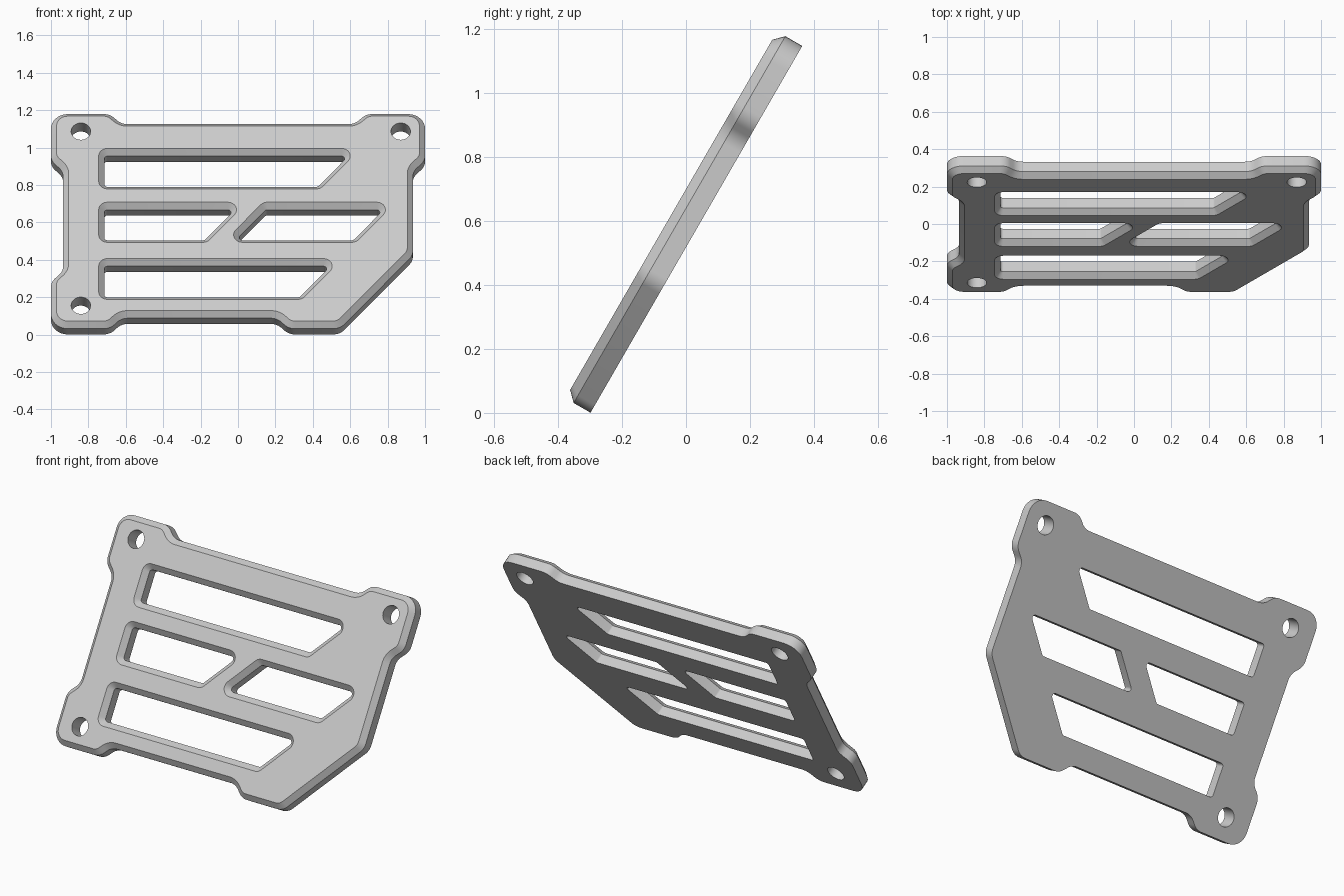
import bpy, bmesh, math
from mathutils import Vector, Matrix

cube = bpy.data.objects.get("Cube")
if cube:
    bpy.data.objects.remove(cube)

CHAMFER = 0.03
FRONT, BACK = 0.354, 0.263      # plate faces, measured along its normal
SLANT = 1.158                   # rise over run of the slanted edges
TILT = math.radians(60)


def corners(poly):
    """Yield each corner with its incoming edge normal, miter and turn angle."""
    pts = [Vector(p) for p in poly]
    for i, p in enumerate(pts):
        a = (p - pts[i - 1]).normalized()
        b = (pts[(i + 1) % len(pts)] - p).normalized()
        na, nb = Vector((-a.y, a.x)), Vector((-b.y, b.x))
        turn = math.atan2(a.x * b.y - a.y * b.x, a.dot(b))
        yield p, na, (na + nb) / (1 + na.dot(nb)), turn


def rounded(poly, radii, inset=0.0, steps=8):
    """Inset a counter-clockwise polygon and round its corners."""
    out = []
    for (p, na, miter, turn), r in zip(corners(poly), radii):
        side = math.copysign(1, turn)
        r -= inset * side
        centre = p + miter * (inset + r * side)
        for k in range(steps + 1):
            out.append(centre + Matrix.Rotation(turn * k / steps, 2) @ (-na * r * side))
    return out


def slot(x0, x1, low, high, slanted_left=False):
    """Slot outline: x0 and x1 are the ends of its lower edge."""
    run = (high - low) / SLANT
    return [(x0, low), (x1, low), (x1 + run, high),
            (x0 + (run if slanted_left else 0), high)]


# Plate outline with raised corner ears and one slanted corner
outline = [
    (-1, -.146), (-.685, -.146), (-.623, -.081), (.208, -.081), (.272, -.146),
    (.545, -.146), (.935, .306), (.935, .825), (1, .89), (1, 1.179),
    (.685, 1.179), (.623, 1.117), (-.623, 1.117), (-.685, 1.179), (-1, 1.179),
    (-1, .89), (-.935, .825), (-.935, .208), (-1, .143)]
radii = [.09 if p in ((-1, -.146), (1, 1.179), (-1, 1.179)) else .08 for p in outline]

slots = [
    slot(-.745, .44, .70, .95),
    slot(-.745, -.166, .37, .618),
    slot(-.079, .63, .37, .618, True),
    slot(-.745, .342, .018, .27)]
holes = [(-.84, 1.055), (.87, 1.055), (-.84, -.02)]

bm = bmesh.new()
front_edges, back_edges = [], []


def add_wall(rings):
    """Join rings of (points, depth) from front to back into a wall."""
    loops = [[bm.verts.new((p.x, p.y, n)) for p in pts] for pts, n in rings]
    count = len(loops[0])
    for upper, lower in zip(loops, loops[1:]):
        for i in range(count):
            j = (i + 1) % count
            bm.faces.new((upper[i], upper[j], lower[j], lower[i]))
    for loop, store in ((loops[0], front_edges), (loops[-1], back_edges)):
        store += [bm.edges.get((loop[i - 1], loop[i])) for i in range(count)]


# Chamfered outer wall
full = rounded(outline, radii)
add_wall([(rounded(outline, radii, CHAMFER), FRONT),
          (full, FRONT - CHAMFER), (full, BACK)])

# Chamfered slot walls
for s in slots:
    r = [.047] * 4
    inner = rounded(s, r, CHAMFER)
    add_wall([(rounded(s, r), FRONT), (inner, FRONT - CHAMFER), (inner, BACK)])

# Plain screw holes
for cx, cy in holes:
    ring = [Vector((cx + .052 * math.cos(a), cy + .052 * math.sin(a)))
            for a in (math.tau * k / 40 for k in range(40))]
    add_wall([(ring, FRONT), (ring, BACK)])

# Front and back faces
for edges in (front_edges, back_edges):
    bmesh.ops.triangle_fill(bm, edges=edges, use_beauty=True, use_dissolve=False)
bmesh.ops.recalc_face_normals(bm, faces=bm.faces)

# Lean the plate back
bm.transform(Matrix.Translation((0, .002, -.0045)) @ Matrix.Rotation(TILT, 4, 'X'))

mesh = bpy.data.meshes.new("slotted_plate")
bm.to_mesh(mesh)
bm.free()
plate = bpy.data.objects.new("slotted_plate", mesh)
bpy.context.collection.objects.link(plate)

grey = bpy.data.materials.new("light_grey")
grey.use_nodes = True
colour = (.6, .6, .6, 1)
grey.diffuse_color = colour
grey.node_tree.nodes["Principled BSDF"].inputs["Base Color"].default_value = colour
mesh.materials.append(grey)

bpy.ops.object.select_all(action='DESELECT')
plate.select_set(True)
bpy.context.view_layer.objects.active = plate
bpy.ops.object.shade_smooth_by_angle(angle=math.radians(30))
